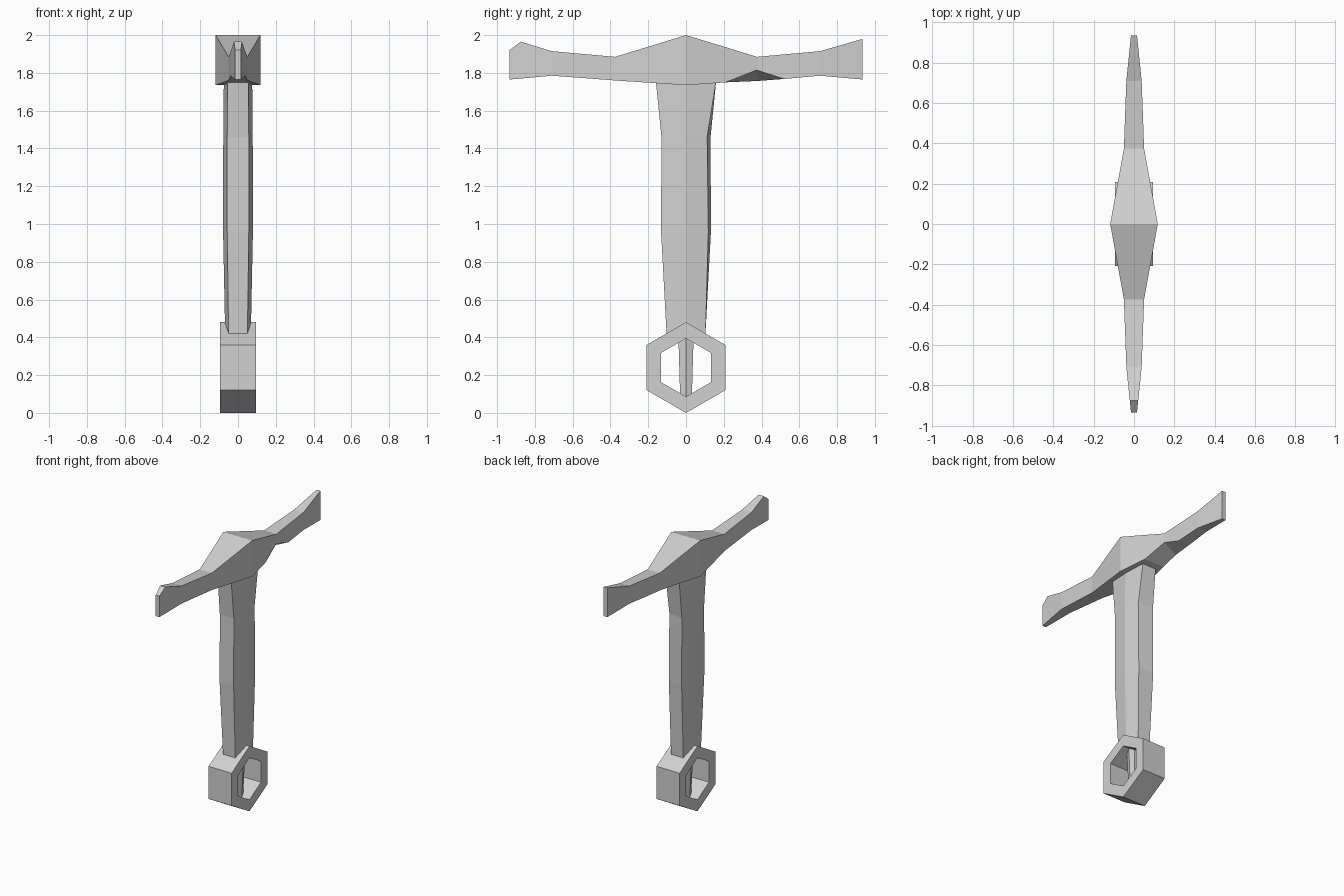
import bpy
import bmesh
from math import cos, sin, pi

old = bpy.data.objects.get("Cube")
if old:
    bpy.data.objects.remove(old, do_unlink=True)

grey = bpy.data.materials.new("plain_grey")
grey.use_nodes = True
COLOR = (0.64, 0.64, 0.64, 1)
grey.diffuse_color = COLOR
grey.node_tree.nodes["Principled BSDF"].inputs["Base Color"].default_value = COLOR


def loft(name, sections, closed=False):
    """Join matching cross-sections with quads; cap the ends or close the loop."""
    bm = bmesh.new()
    rings = [[bm.verts.new(p) for p in sec] for sec in sections]
    n = len(rings[0])
    pairs = list(zip(rings, rings[1:]))
    if closed:
        pairs.append((rings[-1], rings[0]))
    else:
        bm.faces.new(rings[0])
        bm.faces.new(rings[-1])
    for a, b in pairs:
        for i in range(n):
            j = (i + 1) % n
            bm.faces.new((a[i], a[j], b[j], b[i]))
    bmesh.ops.recalc_face_normals(bm, faces=bm.faces)
    mesh = bpy.data.meshes.new(name)
    bm.to_mesh(mesh)
    bm.free()
    mesh.materials.append(grey)
    obj = bpy.data.objects.new(name, mesh)
    bpy.context.collection.objects.link(obj)
    return obj


# Pick head: y, half width, top, bottom, lift of the chipped lower edge
head = [
    (-0.935, 0.015, 1.92, 1.765, 0),
    (-0.875, 0.021, 1.965, 1.77, 0),
    (-0.71, 0.038, 1.915, 1.785, 0),
    (-0.375, 0.05, 1.885, 1.76, 0),
    (0, 0.118, 2.0, 1.735, 0),
    (0.21, 0.08, 1.936, 1.75, 0),
    (0.375, 0.05, 1.885, 1.757, 0.058),
    (0.52, 0.045, 1.898, 1.768, 0),
    (0.71, 0.038, 1.915, 1.785, 0),
    (0.935, 0.015, 1.98, 1.765, 0),
]
loft("pick_head", [
    [(-w, y, bot), (w, y, bot + lift), (w, y, top), (-w, y, top)]
    for y, w, top, bot, lift in head])

# Six-sided handle, narrowing to a tang that runs through the ring
# z, half width of flat, half width at ridge, half depth, trim of one back edge
handle = [
    (0.05, 0.02, 0.03, 0.03, 0),
    (0.395, 0.03, 0.045, 0.04, 0),
    (0.42, 0.05, 0.068, 0.103, 0),
    (0.96, 0.057, 0.079, 0.132, 0.014),
    (1.46, 0.057, 0.078, 0.13, 0.018),
    (1.76, 0.055, 0.075, 0.16, 0),
]
loft("handle", [
    [(-f, -d, z), (f, -d, z), (r, 0, z), (f, d - trim, z), (-f, d, z), (-r, 0, z)]
    for z, f, r, d, trim in handle])

# Hexagonal pommel ring
sections = []
for k in range(6):
    a = k * pi / 3
    sections.append([(x, r * sin(a), 0.24 + r * cos(a))
                     for x, r in ((-0.094, 0.24), (0.094, 0.24),
                                  (0.094, 0.154), (-0.094, 0.154))])
loft("pommel_ring", sections, closed=True)
